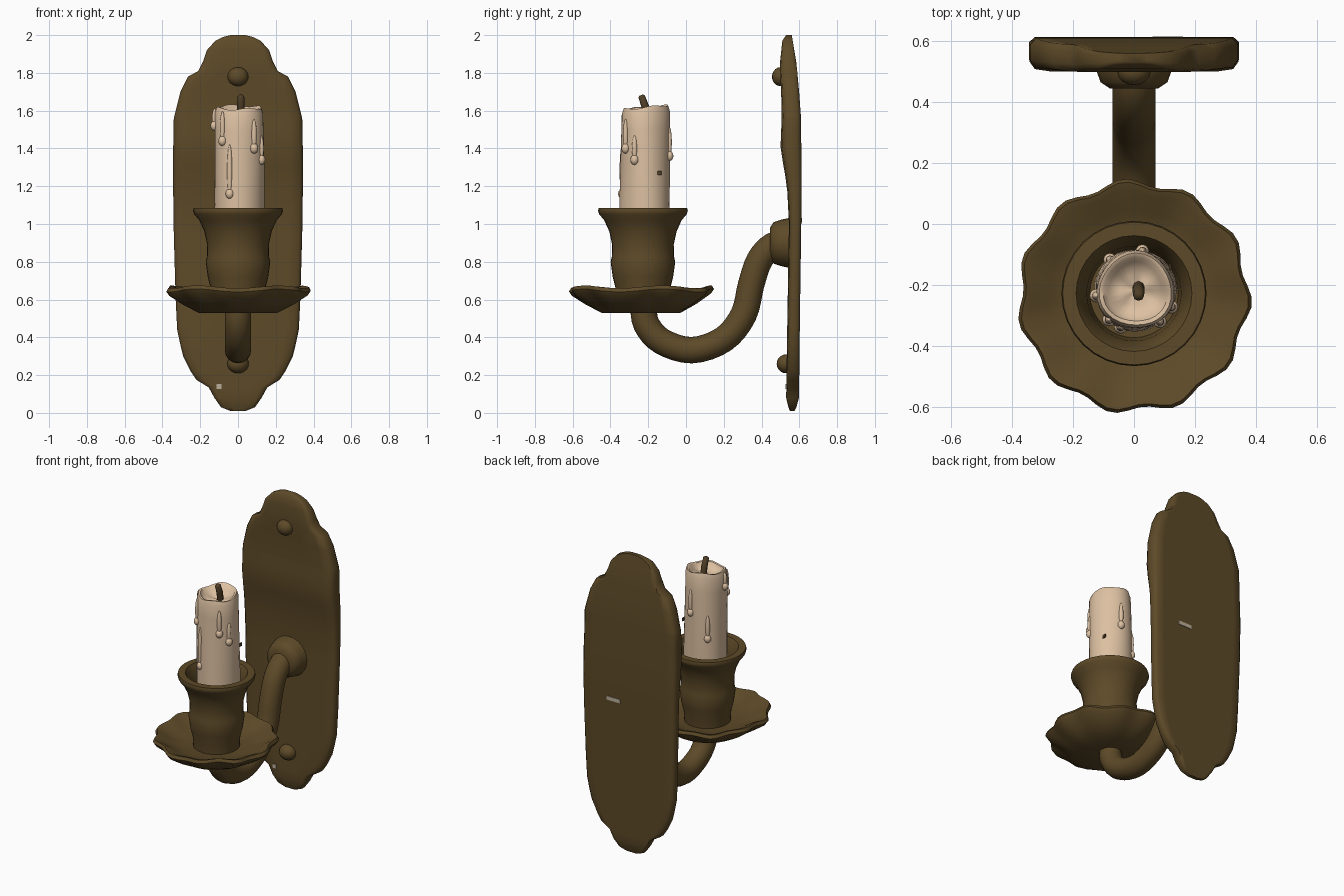
import bpy, bmesh, math
from mathutils import Vector

if "Cube" in bpy.data.objects:
    bpy.data.objects.remove(bpy.data.objects["Cube"])


def material(name, color):
    m = bpy.data.materials.new(name)
    m.use_nodes = True
    m.diffuse_color = (*color, 1)
    m.node_tree.nodes["Principled BSDF"].inputs["Base Color"].default_value = (*color, 1)
    return m


BRONZE = material("aged bronze", (0.11, 0.068, 0.021))
WAX = material("cream wax", (0.72, 0.53, 0.36))
WICK = material("burnt wick", (0.08, 0.05, 0.02))
WORN = material("worn spot", (0.5, 0.43, 0.32))


def finish(name, bm, mat, angle=50):
    bmesh.ops.recalc_face_normals(bm, faces=bm.faces)
    me = bpy.data.meshes.new(name)
    bm.to_mesh(me)
    bm.free()
    ob = bpy.data.objects.new(name, me)
    bpy.context.collection.objects.link(ob)
    me.materials.append(mat)
    bpy.ops.object.select_all(action="DESELECT")
    ob.select_set(True)
    bpy.context.view_layer.objects.active = ob
    bpy.ops.object.shade_smooth_by_angle(angle=math.radians(angle))
    return ob


def loft(name, rings, mat, angle=50):
    """Skin closed rings of points and cap both ends."""
    bm = bmesh.new()
    vs = [[bm.verts.new(p) for p in ring] for ring in rings]
    n = len(vs[0])
    for a, b in zip(vs, vs[1:]):
        for i in range(n):
            bm.faces.new((a[i], a[(i + 1) % n], b[(i + 1) % n], b[i]))
    bm.faces.new(vs[0])
    bm.faces.new(vs[-1])
    return finish(name, bm, mat, angle)


def lathe(name, profile, center, mat, segs=32, warp=None, angle=50):
    rings = []
    for r, z in profile:
        ring = []
        for i in range(segs):
            a = math.tau * i / segs
            dr, dz = warp(a, r, z) if warp else (0, 0)
            ring.append((center[0] + (r + dr) * math.cos(a),
                         center[1] + (r + dr) * math.sin(a), z + dz))
        rings.append(ring)
    return loft(name, rings, mat, angle)


def tube(name, path, radii, mat, segs=16):
    """Round tube along a path lying in the YZ plane."""
    pts = [Vector(p) for p in path]
    rings = []
    for i, p in enumerate(pts):
        t = (pts[min(i + 1, len(pts) - 1)] - pts[max(i - 1, 0)]).normalized()
        side = Vector((1, 0, 0))
        up = t.cross(side)
        rings.append([p + radii[i] * (math.cos(a) * side + math.sin(a) * up)
                      for a in (math.tau * k / segs for k in range(segs))])
    return loft(name, rings, mat)


def ball(name, loc, size, mat):
    bm = bmesh.new()
    bmesh.ops.create_uvsphere(bm, u_segments=16, v_segments=10, radius=1)
    bmesh.ops.scale(bm, vec=size, verts=bm.verts)
    bmesh.ops.translate(bm, vec=loc, verts=bm.verts)
    return finish(name, bm, mat)


def lerp(table, z):
    for (z0, v0), (z1, v1) in zip(table, table[1:]):
        if z <= z1:
            return v0 + (v1 - v0) * (z - z0) / (z1 - z0)
    return table[-1][1]


# Back plate: half width, front and back surface by height
WIDTH = [(0.01, 0.04), (0.03, 0.09), (0.08, 0.125), (0.135, 0.155), (0.175, 0.22), (0.22, 0.25),
         (0.3, 0.29), (0.36, 0.305), (0.44, 0.322), (0.6, 0.33), (0.95, 0.34), (1.3, 0.345),
         (1.56, 0.34), (1.7, 0.305), (1.78, 0.265), (1.81, 0.21), (1.86, 0.185),
         (1.92, 0.165), (1.97, 0.12), (1.99, 0.08), (2.0, 0.04)]
FRONT = [(0.01, 0.55), (0.06, 0.53), (0.4, 0.535), (1.0, 0.545), (1.2, 0.535), (1.4, 0.5),
         (1.6, 0.508), (1.85, 0.497), (1.97, 0.51), (2.0, 0.53)]
BACK = [(0.01, 0.575), (0.06, 0.598), (0.5, 0.603), (1.2, 0.613), (1.6, 0.608), (1.85, 0.585), (2.0, 0.56)]
heights = sorted({z for z, _ in WIDTH} | {0.45 + 0.08 * i for i in range(15)})
across = [-1, -0.95, -0.8, -0.4, 0, 0.4, 0.8, 0.95, 1]
rings = []
for z in heights:
    w, f, b = lerp(WIDTH, z), lerp(FRONT, z), lerp(BACK, z)
    t = b - f
    front = [(u * w, f + (0.3 * t if abs(u) == 1 else 0.07 * t if abs(u) > 0.9 else 0), z) for u in across]
    back = [(u * w, b - (0.2 * t if abs(u) == 1 else 0), z) for u in reversed(across)]
    rings.append(front + back)
loft("back_plate", rings, BRONZE, 60)

# Rivets and the boss that carries the arm
ball("upper_rivet", (0, 0.5, 1.78), (0.055, 0.045, 0.05), BRONZE)
ball("lower_rivet", (0, 0.53, 0.26), (0.057, 0.05, 0.05), BRONZE)
tube("arm_boss", [(0, 0.56, 0.9), (0, 0.50, 0.9), (0, 0.465, 0.9), (0, 0.445, 0.9)],
     [0.135, 0.122, 0.11, 0.08], BRONZE, 24)

# Curved arm, smoothed through its guide points
guide = [(0.54, 0.9), (0.46, 0.885), (0.39, 0.81), (0.345, 0.68), (0.305, 0.52), (0.2, 0.39),
         (0.03, 0.332), (-0.13, 0.38), (-0.21, 0.47), (-0.225, 0.56)]
path = []
for i in range(len(guide) - 1):
    p0, p1, p2, p3 = (Vector((0, *guide[min(max(k, 0), len(guide) - 1)])) for k in range(i - 1, i + 3))
    for s in range(4):
        t = s / 4
        path.append(0.5 * (2 * p1 + (p2 - p0) * t + (2 * p0 - 5 * p1 + 4 * p2 - p3) * t * t
                           + (3 * p1 - p0 - 3 * p2 + p3) * t ** 3))
path.append(Vector((0, *guide[-1])))
tube("arm", path, [0.07] * len(path), BRONZE)


# Drip dish with a gently scalloped rim
def scallop(a, r, z):
    k = max(0, (r - 0.22) / 0.16)
    return (0.013 * k * math.cos(11 * a + 0.6), 0.008 * k * math.sin(5 * a))


lathe("drip_dish", [(0.02, 0.53), (0.21, 0.53), (0.29, 0.575), (0.36, 0.625), (0.375, 0.648),
                    (0.365, 0.667), (0.34, 0.66), (0.28, 0.625), (0.2, 0.6), (0.02, 0.595)],
      (0, -0.238), BRONZE, 66, scallop)

# Flared candle cup, hollow inside
lathe("candle_cup", [(0.14, 0.57), (0.145, 0.66), (0.16, 0.72), (0.171, 0.8), (0.165, 0.825),
                     (0.163, 0.89), (0.178, 0.96), (0.205, 1.02), (0.232, 1.052), (0.238, 1.07),
                     (0.234, 1.085), (0.19, 1.085), (0.176, 1.06), (0.155, 0.98),
                     (0.145, 0.85), (0.02, 0.85)], (0, -0.228), BRONZE, 32)


# Candle with a melted, tilted top
def melt(a, r, z):
    top = max(0, (z - 1.45) / 0.17)
    return (0.004 * math.cos(3 * a + z * 5), top * (0.09 * r * math.sin(a) + 0.006 * math.sin(4 * a)))


lathe("candle", [(0.132, 0.84), (0.133, 1.1), (0.131, 1.3), (0.129, 1.5), (0.127, 1.59), (0.118, 1.618),
                 (0.105, 1.615), (0.09, 1.585), (0.05, 1.57), (0.01, 1.57)],
      (0.005, -0.217), WAX, 28, melt)
tube("wick", [(0.015, -0.205, 1.55), (0.015, -0.215, 1.62), (0.015, -0.235, 1.675), (0.015, -0.238, 1.682)],
     [0.02, 0.02, 0.018, 0.01], WICK, 8)

# Wax drips: a long run ending in a bead (angle, bead height, run length)
for i, (deg, z, run) in enumerate([(188, 1.52, 0.07), (228, 1.44, 0.12), (248, 1.16, 0.2),
                                   (308, 1.4, 0.12), (335, 1.34, 0.1), (80, 1.36, 0.12), (130, 1.2, 0.12)]):
    a = math.radians(deg)
    x, y = 0.005 + 0.13 * math.cos(a), -0.217 + 0.13 * math.sin(a)
    ball(f"drip_bead_{i + 1}", (x, y, z), (0.022, 0.022, 0.027), WAX)
    ball(f"drip_run_{i + 1}", (x, y, z + run * 0.6), (0.014, 0.014, run * 0.7), WAX)


# Small worn spots on the plate and a dark fleck on the candle
def spot(name, loc, size, mat):
    bm = bmesh.new()
    bmesh.ops.create_cube(bm, size=1)
    bmesh.ops.scale(bm, vec=size, verts=bm.verts)
    bmesh.ops.translate(bm, vec=loc, verts=bm.verts)
    finish(name, bm, mat)


spot("back_worn_spot", (0.11, 0.611, 1.02), (0.1, 0.008, 0.025), WORN)
spot("front_worn_spot", (-0.1, 0.53, 0.14), (0.025, 0.008, 0.025), WORN)
spot("candle_fleck", (0.118, -0.142, 1.27), (0.008, 0.025, 0.02), WICK)
